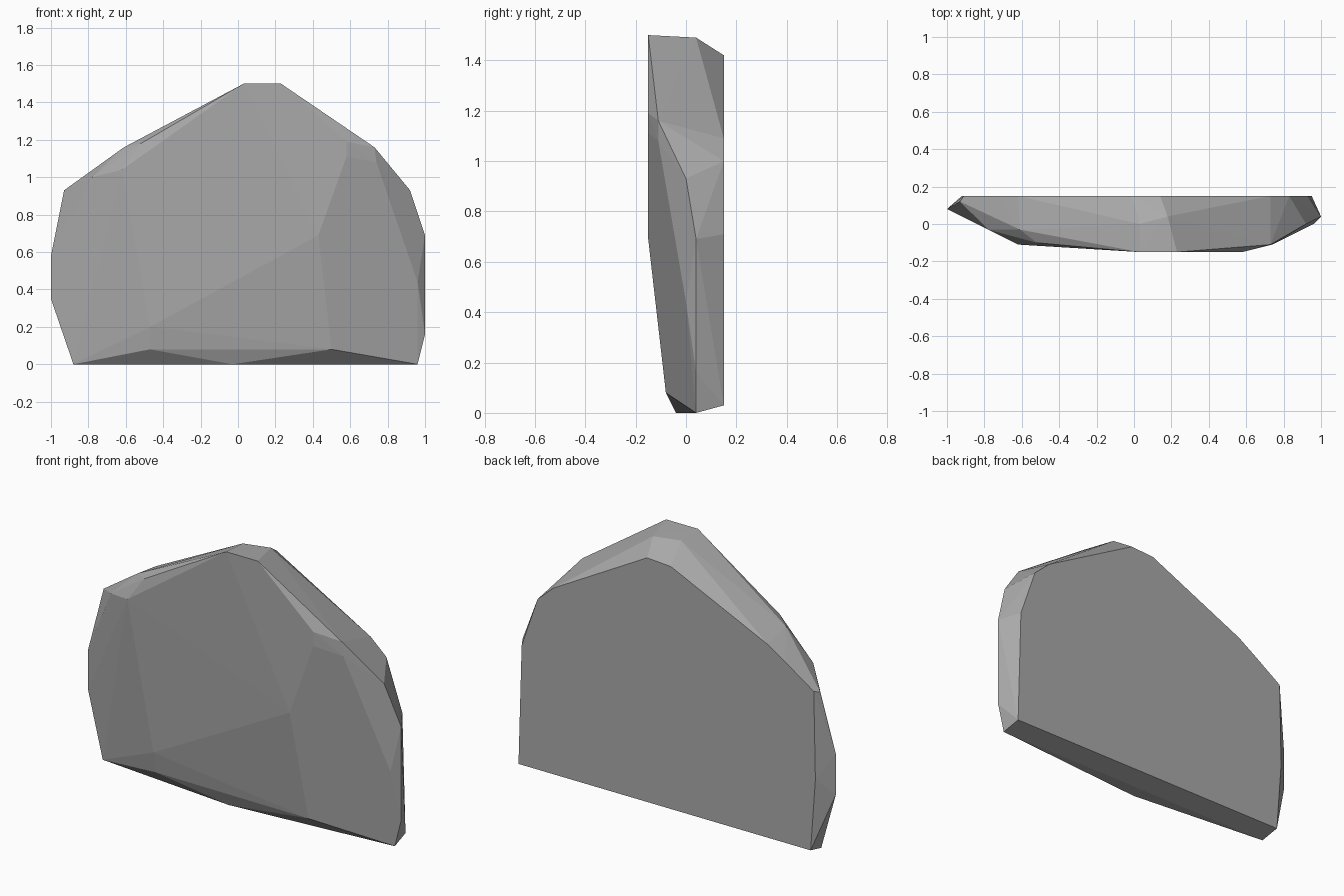
import bpy
import bmesh

# Remove only the default cube
default_cube = bpy.data.objects.get("Cube")
if default_cube is not None:
    bpy.data.objects.remove(default_cube, do_unlink=True)


def make_material(name, colour):
    """Plain flat colour, shown in both the viewport and a render."""
    material = bpy.data.materials.new(name)
    material.use_nodes = True
    material.diffuse_color = colour
    shader = next(node for node in material.node_tree.nodes
                  if node.type == "BSDF_PRINCIPLED")
    shader.inputs["Base Color"].default_value = colour
    shader.inputs["Roughness"].default_value = 1
    return material


def make_chiselled_block(name, corners, material):
    """Wrap a faceted stone skin around its corner points."""
    bm = bmesh.new()
    for corner in corners:
        bm.verts.new(corner)
    hull = bmesh.ops.convex_hull(bm, input=bm.verts[:])
    leftovers = {item for key in ("geom_interior", "geom_unused")
                 for item in hull[key] if isinstance(item, bmesh.types.BMVert)}
    bmesh.ops.delete(bm, geom=list(leftovers), context="VERTS")
    # Merge the flat back into one clean face
    bmesh.ops.dissolve_limit(bm, angle_limit=0.005,
                             verts=bm.verts[:], edges=bm.edges[:])
    bmesh.ops.recalc_face_normals(bm, faces=bm.faces[:])
    mesh = bpy.data.meshes.new(name)
    bm.to_mesh(mesh)
    bm.free()
    mesh.materials.append(material)
    block = bpy.data.objects.new(name, mesh)
    bpy.context.scene.collection.objects.link(block)
    return block


# Flat back: outline in x and z
BACK_Y = 0.15
back_outline = [(0.95, 0.03), (0.93, 0.71), (0.83, 1), (0.73, 1.09),
                (0.14, 1.42), (-0.01, 1.41), (-0.62, 1.13), (-0.73, 1.06),
                (-0.91, 0.94), (-0.92, 0.44), (-0.89, 0.03)]
back_corners = [(x, BACK_Y, z) for x, z in back_outline]

# Side rim, including the narrow top and the foot
left_rim = [(0.73, -0.11, 1.16), (0.92, 0, 0.93), (1, 0.04, 0.69),
            (1, 0.04, 0.16), (0.96, 0, 0.44)]
right_rim = [(-0.61, -0.03, 1.16), (-0.78, -0.03, 1), (-0.93, 0.12, 0.93),
             (-1, 0.08, 0.58), (-1, 0.08, 0.35)]
top_rim = [(0.03, -0.15, 1.5), (0.23, -0.15, 1.5),
           (0.18, 0.04, 1.49), (0.03, 0, 1.49)]
foot = [(0.96, 0.04, 0), (-0.03, -0.04, 0), (-0.88, 0.04, 0)]

# Shallow peaks of the chipped front
front_peaks = [(0.58, -0.15, 1.19), (0.58, -0.15, 1.11), (0.74, -0.11, 1.08),
               (0.43, -0.15, 0.69), (-0.62, -0.11, 1.04), (-0.52, -0.1, 1.18),
               (-0.47, -0.09, 0.2), (-0.47, -0.07, 0.08), (0.5, -0.08, 0.08)]

stone_grey = make_material("stone grey", (0.4, 0.4, 0.4, 1))
make_chiselled_block(
    "stone_slab",
    back_corners + left_rim + right_rim + top_rim + foot + front_peaks,
    stone_grey)
